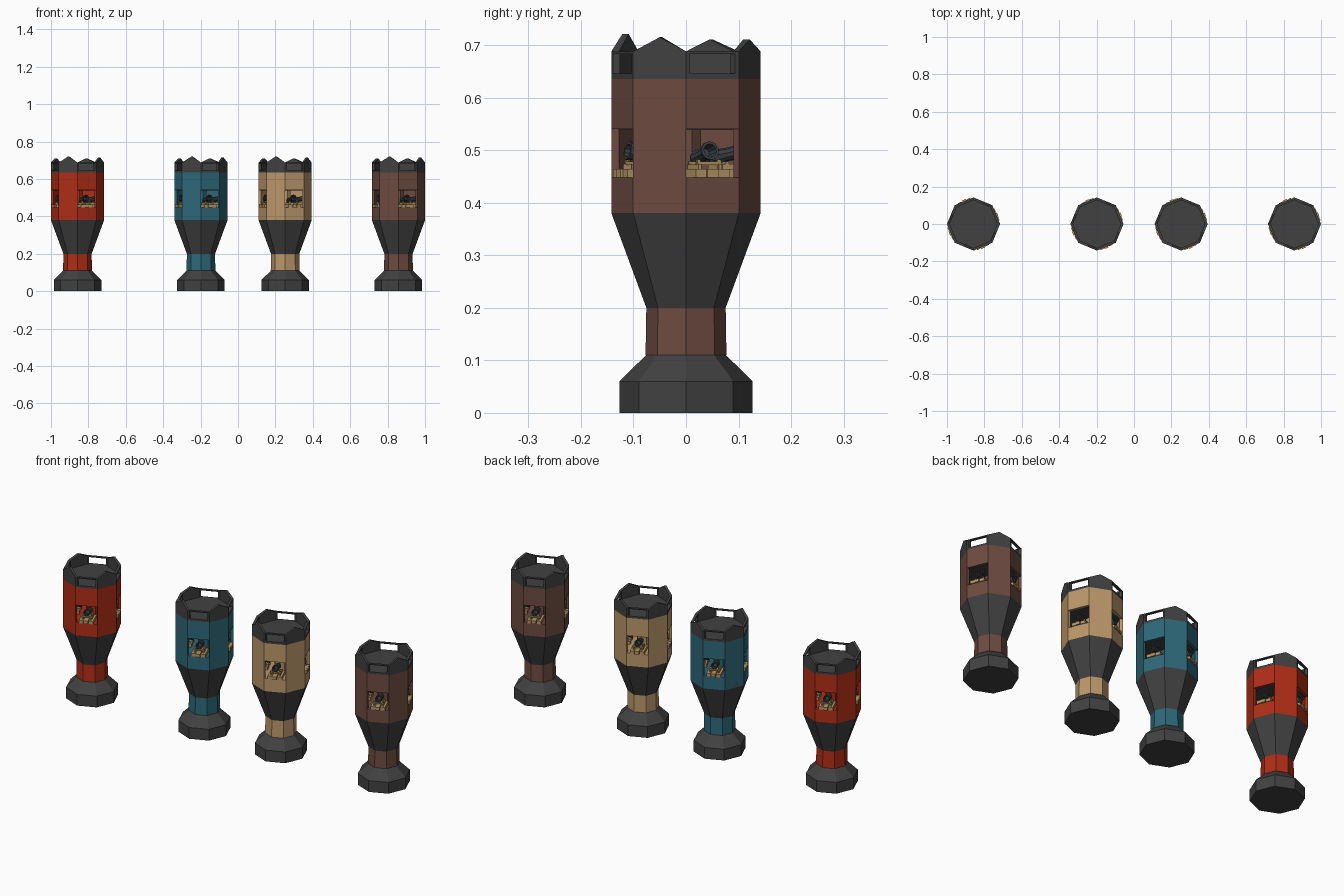
import bpy, bmesh
from math import cos, sin, pi, radians
from mathutils import Matrix, Vector

if "Cube" in bpy.data.objects:
    bpy.data.objects.remove(bpy.data.objects["Cube"])

R = 0.142      # octagon corner radius of the tower head
K = 0.9        # inner / outer wall ratio


def material(name, rgb):
    m = bpy.data.materials.new(name)
    m.diffuse_color = (*rgb, 1)
    m.use_nodes = True
    m.node_tree.nodes["Principled BSDF"].inputs["Base Color"].default_value = m.diffuse_color
    return m


DARK = material("dark_stone", (0.053, 0.053, 0.053))
WOOD = material("wood", (0.46, 0.30, 0.13))
IRON = material("iron", (0.045, 0.055, 0.062))


def finish(bm, name, mat, x):
    bmesh.ops.recalc_face_normals(bm, faces=bm.faces)
    me = bpy.data.meshes.new(name)
    bm.to_mesh(me)
    bm.free()
    me.materials.append(mat)
    ob = bpy.data.objects.new(name, me)
    ob.location.x = x
    bpy.context.collection.objects.link(ob)
    return ob


def lathe(bm, profile, n=8, turn=0.0, mtx=Matrix()):
    """Closed turned solid from (radius, height) points."""
    rings = [[bm.verts.new(mtx @ Vector((r * cos(turn + 2 * pi * i / n),
                                         r * sin(turn + 2 * pi * i / n), z)))
              for i in range(n)] for r, z in profile]
    for a, b in zip(rings, rings[1:]):
        for i in range(n):
            j = (i + 1) % n
            bm.faces.new((a[i], a[j], b[j], b[i]))
    bm.faces.new(rings[0])
    bm.faces.new(rings[-1])


def panel(bm, side, outline):
    """Mitred wall piece on one octagon side; outline is (0..1 along side, z)."""
    a, b = [Vector((R * cos(t), R * sin(t), 0))
            for t in (side * pi / 4, (side + 1) * pi / 4)]
    outer, inner = [], []
    for u, z in outline:
        p = a.lerp(b, u)
        outer.append(bm.verts.new((p.x, p.y, z)))
        inner.append(bm.verts.new((p.x * K, p.y * K, z)))
    bm.faces.new(outer)
    bm.faces.new(inner[::-1])
    n = len(outline)
    for i in range(n):
        j = (i + 1) % n
        bm.faces.new((outer[i], inner[i], inner[j], outer[j]))


def rect(u0, u1, z0, z1):
    return [(u0, z0), (u1, z0), (u1, z1), (u0, z1)]


def box(bm, mtx, centre, size):
    bmesh.ops.create_cube(bm, size=1, matrix=mtx @ Matrix.Translation(centre)
                          @ Matrix.Diagonal((*size, 1)))


def turned(name, profile, mat, x, turn=0.0):
    bm = bmesh.new()
    lathe(bm, profile, turn=turn)
    finish(bm, name, mat, x)


def cannon(x, side):
    # local frame: +x points out through the window
    m = Matrix.Rotation((side + 0.5) * pi / 4, 4, 'Z')
    bm = bmesh.new()
    # plank deck, slightly staggered
    for v, out, w in ((-0.025, 0.136, 0.021), (-0.002, 0.139, 0.022), (0.023, 0.135, 0.023)):
        box(bm, m, (out - 0.039, v, 0.456), (0.078, w, 0.016))
    # carriage cheeks, end posts and cross bars
    for s in (-1, 1):
        box(bm, m, (0.093, s * 0.021, 0.469), (0.056, 0.006, 0.010))
        box(bm, m, (0.112, s * 0.021, 0.473), (0.007, 0.007, 0.018))
    for r in (0.075, 0.112):
        box(bm, m, (r, 0, 0.475), (0.006, 0.052, 0.006))
    finish(bm, "cannon_carriage", WOOD, x)
    # tilted barrel with flared muzzle, bore and breech knob
    bm = bmesh.new()
    tilt = m @ Matrix.Translation((0.048, 0, 0.484)) @ Matrix.Rotation(radians(78), 4, 'Y')
    lathe(bm, [(0.003, -0.008), (0.006, -0.004), (0.004, 0), (0.013, 0.002),
               (0.015, 0.010), (0.013, 0.034), (0.0135, 0.058), (0.018, 0.068),
               (0.018, 0.074), (0.013, 0.074), (0.010, 0.045)], n=10, mtx=tilt)
    finish(bm, "cannon_barrel", IRON, x)


def tower(x, body):
    # pedestal, neck and flare
    turned("tower_base", [(0.127, 0), (0.127, 0.06), (0.076, 0.11)], DARK, x)
    turned("tower_neck", [(0.077, 0.11), (0.0755, 0.2)], body, x)
    turned("tower_flare", [(0.0755, 0.2), (R, 0.38)], DARK, x)
    # gun room: floor block, closed sides, centre column, lintel and ceiling
    turned("gun_room_floor", [(R, 0.38), (R, 0.448)], body, x)
    bm = bmesh.new()
    for side in (1, 3, 5, 7):
        panel(bm, side, rect(0, 1, 0.448, 0.54))
    finish(bm, "gun_room_walls", body, x)
    turned("gun_room_column", [(0.031, 0.448), (0.031, 0.54)], body, x, pi / 8)
    turned("gun_room_lintel", [(R, 0.54), (R, 0.635)], body, x)
    turned("gun_room_ceiling", [(0.128, 0.5385), (0.128, 0.541)], DARK, x)
    # crown: roof deck, gabled merlons and railed gaps
    turned("roof_deck", [(R, 0.635), (R, 0.646)], DARK, x)
    bm = bmesh.new()
    for side, peak in ((1, 0.711), (3, 0.711), (5, 0.721), (7, 0.715)):
        panel(bm, side, [(0, 0.646), (1, 0.646), (1, 0.688), (0.5, peak), (0, 0.688)])
    finish(bm, "crown_merlons", DARK, x)
    bm = bmesh.new()
    for side in (0, 2, 4, 6):
        panel(bm, side, rect(0, 1, 0.683, 0.688))
        panel(bm, side, rect(0, 0.07, 0.646, 0.683))
        panel(bm, side, rect(0.93, 1, 0.646, 0.683))
    finish(bm, "crown_rails", DARK, x)
    # one cannon behind each window
    for side in (0, 2, 4, 6):
        cannon(x, side)


for x, name, rgb in ((-0.858, "red_brick", (0.43, 0.027, 0.008)),
                     (-0.198, "teal_brick", (0.027, 0.14, 0.19)),
                     (0.252, "sand_brick", (0.50, 0.31, 0.145)),
                     (0.858, "brown_brick", (0.155, 0.07, 0.052))):
    tower(x, material(name, rgb))
